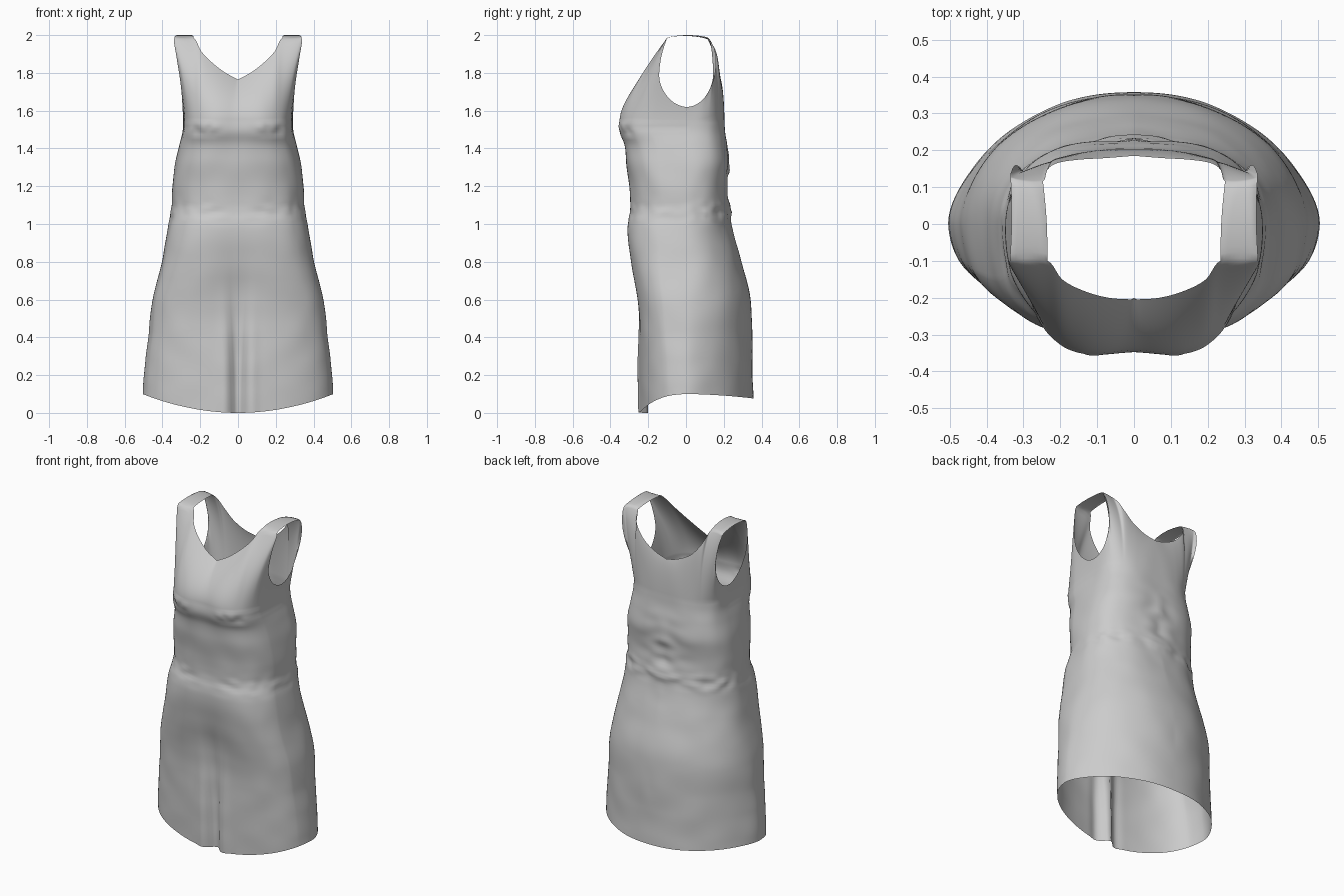
import bpy, bmesh, math
from mathutils import Vector, noise

if "Cube" in bpy.data.objects:
    bpy.data.objects.remove(bpy.data.objects["Cube"])

COLS, ROWS, TOP_ROWS, Z0 = 120, 100, 26, 1.55


def curve(keys, t):
    """Smooth interpolation of keys (t, values...)."""
    t = min(max(t, keys[0][0]), keys[-1][0])
    i = 0
    while i < len(keys) - 2 and t > keys[i + 1][0]:
        i += 1
    a, b = keys[i], keys[i + 1]
    p, q = keys[max(i - 1, 0)], keys[min(i + 2, len(keys) - 1)]
    h = b[0] - a[0]
    s = (t - a[0]) / h
    out = []
    for k in range(1, len(a)):
        m0 = (b[k] - p[k]) / (b[0] - p[0]) * h
        m1 = (q[k] - a[k]) / (q[0] - a[0]) * h
        out.append((2*s**3 - 3*s*s + 1)*a[k] + (s**3 - 2*s*s + s)*m0
                   + (3*s*s - 2*s**3)*b[k] + (s**3 - s*s)*m1)
    return out


def gauss(v, centre, width):
    return math.exp(-((v - centre) / width) ** 2)


def ramp(v, lo, hi):
    t = min(max((v - lo) / (hi - lo), 0), 1)
    return t * t * (3 - 2 * t)


# body sections: height, half width, front depth, back depth, front squareness
SECTIONS = [
    (0.00, .508, .245, .360, 2.2), (0.20, .499, .250, .353, 2.35),
    (0.40, .475, .250, .350, 2.65), (0.60, .452, .262, .342, 3.0),
    (0.80, .403, .298, .295, 3.1), (0.98, .372, .312, .245, 2.9),
    (1.08, .352, .295, .232, 2.7), (1.20, .347, .300, .215, 2.7),
    (1.32, .333, .318, .230, 2.8), (1.42, .310, .328, .218, 3.0),
    (1.49, .293, .354, .208, 3.4), (1.55, .290, .354, .203, 3.3),
    (1.62, .290, .340, .195, 3.2)]

# upper edge, front centre to back centre: column, x, y, z
EDGE = [
    (0, 0, -.205, 1.765), (8, .07, -.20, 1.803), (16, .14, -.18, 1.857),
    (22, .195, -.15, 1.915), (28, .235, -.10, 1.985),
    (38, .337, -.10, 1.985), (42, .325, -.132, 1.88), (46, .306, -.140, 1.76),
    (52, .296, -.085, 1.66), (60, .295, .005, 1.62), (68, .296, .09, 1.66),
    (74, .304, .145, 1.76), (78, .320, .160, 1.86), (80, .330, .150, 1.93),
    (82, .335, .125, 1.978), (92, .247, .115, 1.978), (95, .235, .147, 1.94),
    (98, .212, .164, 1.895), (104, .155, .174, 1.83),
    (112, .075, .179, 1.785), (120, 0, .185, 1.765)]


def body_point(col, z):
    a = math.pi * col / COLS
    s, c = max(math.sin(a), 0), math.cos(a)
    w, front, back, n = curve(SECTIONS, z)
    if c < 0:
        low = 1.7 + .3 * c * c
        n = low + (2.1 - low) * ramp(z, .15, .8) + .9 * ramp(z, .9, 1.55)
    else:
        n = 2.1 + (n - 2.1) * min(1, c * 3)
    x = w * s ** (2 / n) if 0 < col < COLS else 0
    y = abs(c) ** (2 / n) * (-front if c > 0 else back)
    # front pleat and shallow hollow over the legs
    if c > 0:
        fade = 1 - ramp(z, .2, .85)
        y += fade * (.045 * gauss(x, 0, .035) - .008 * gauss(x, .075, .03))
        y += .018 * gauss(x, 0, .11) * gauss(z, .68, .25)
        y += .012 * gauss(x, 0, .07) * gauss(z, 1.55, .12)
        y -= .008 * gauss(x, .19, .07) * gauss(z, 1.525, .025)
        y += .008 * gauss(x, .19, .07) * gauss(z, 1.485, .018)
    # cloth wrinkles at waist, bust and lower back
    wr = .004 * noise.noise((a * 2.5, z * 7, 3))
    waist = .007 + .006 * ramp(-c, -.3, .8)
    wr += waist * gauss(z, 1.06, .045) * noise.noise((a * 4, z * 24, 1))
    if c < 0:
        wr += .014 * gauss(x, 0, .14) * gauss(z, 1.2, .2) * noise.noise((x * 8, z * 16, 7))
    else:
        wr += .014 * gauss(x, .2, .09) * gauss(z, 1.5, .03) * noise.noise((x * 20, z * 34, 5))
    k = 1 + wr / max(math.hypot(x, y), .1)
    return Vector((x * k, y * k, z))


def hem_height(col):
    a = math.pi * col / COLS
    if math.cos(a) > 0:
        return .1 * (body_point(col, .1).x / .505) ** 2
    return .1 - .024 * math.cos(a) ** 2


def add_grid(bm, rows):
    for r0, r1 in zip(rows, rows[1:]):
        for i in range(len(r0) - 1):
            bm.faces.new((r0[i], r0[i + 1], r1[i + 1], r1[i]))


bm = bmesh.new()
rows = []
# skirt and torso up to the bust
hems = [hem_height(c) for c in range(COLS + 1)]
for r in range(ROWS + 1):
    t = r / ROWS
    rows.append([bm.verts.new(body_point(c, hems[c] + (Z0 - hems[c]) * t))
                 for c in range(COLS + 1)])

# chest and back panels rising to neckline and armholes
bases = [v.co.copy() for v in rows[-1]]
ends = [Vector(curve(EDGE, c)) for c in range(COLS + 1)]
for r in range(1, TOP_ROWS + 1):
    t = r / TOP_ROWS
    row = []
    for c, (p, e) in enumerate(zip(bases, ends)):
        back = ramp(c, 50, 75)
        mid = p.lerp(e, .12)
        mid.y += .03 * gauss(c, 87, 9) - .012 * gauss(c, 0, 25)
        mid.z = p.z + (.43 + .27 * back) * (e.z - p.z)
        mid.x = p.x + (e.x - p.x) * (.12 + .38 * back)
        row.append(bm.verts.new(p * (1-t)**2 + mid * (2*t*(1-t)) + e * t*t))
    rows.append(row)
add_grid(bm, rows)

# shoulder strap arching from front panel to back panel
front = rows[-1][28:39]
back = rows[-1][82:93][::-1]
strap = [front]
for r in range(1, 12):
    t = r / 12
    line = []
    for f, b in zip(front, back):
        p = f.co.lerp(b.co, t)
        p.z = min(p.z, 1.986) + .014 * math.sin(math.pi * t) ** .7
        p.x -= .004 * math.sin(math.pi * t)
        line.append(bm.verts.new(p))
    strap.append(line)
strap.append(back)
add_grid(bm, strap)
for v in front + back:
    v.co.z = min(v.co.z, 1.986)

# mirror the half to make the whole dress
dup = bmesh.ops.duplicate(bm, geom=bm.verts[:] + bm.edges[:] + bm.faces[:])["geom"]
for v in dup:
    if isinstance(v, bmesh.types.BMVert):
        v.co.x = -v.co.x
bmesh.ops.reverse_faces(bm, faces=[f for f in dup if isinstance(f, bmesh.types.BMFace)])
bmesh.ops.remove_doubles(bm, verts=bm.verts[:], dist=.0002)
bmesh.ops.recalc_face_normals(bm, faces=bm.faces[:])
bm.faces.ensure_lookup_table()
if sum(f.normal.dot(Vector((f.calc_center_median().x, f.calc_center_median().y, 0)))
       for f in bm.faces) < 0:
    bmesh.ops.reverse_faces(bm, faces=bm.faces[:])

mesh = bpy.data.meshes.new("dress")
bm.to_mesh(mesh)
bm.free()
dress = bpy.data.objects.new("dress", mesh)
bpy.context.collection.objects.link(dress)
mesh.polygons.foreach_set("use_smooth", [True] * len(mesh.polygons))
